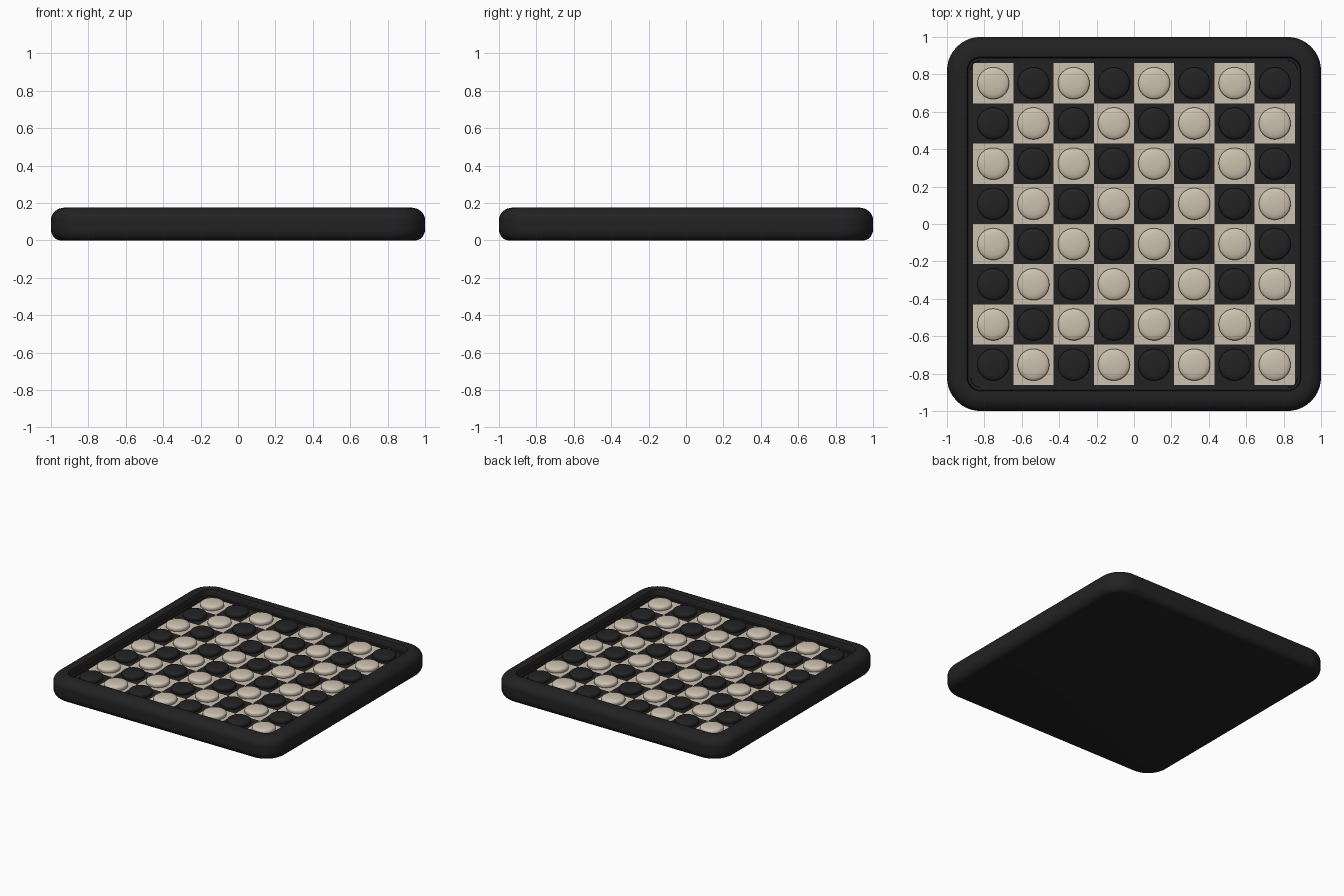
import bpy
import bmesh
from math import sin, cos, pi, radians

if "Cube" in bpy.data.objects:
    bpy.data.objects.remove(bpy.data.objects["Cube"], do_unlink=True)

CELL = 0.215
FLOOR = 0.116
FIELD = 0.12


def material(name, rgb):
    mat = bpy.data.materials.new(name)
    mat.use_nodes = True
    mat.diffuse_color = (*rgb, 1)
    bsdf = next(n for n in mat.node_tree.nodes if n.type == "BSDF_PRINCIPLED")
    bsdf.inputs["Base Color"].default_value = (*rgb, 1)
    return mat


black = material("matte black", (0.016, 0.016, 0.016))
cream = material("warm cream", (0.61, 0.535, 0.43))


def add_object(name, mesh, mats=()):
    for mat in mats:
        mesh.materials.append(mat)
    obj = bpy.data.objects.new(name, mesh)
    bpy.context.collection.objects.link(obj)
    return obj


def to_mesh(name, bm):
    mesh = bpy.data.meshes.new(name)
    bmesh.ops.recalc_face_normals(bm, faces=bm.faces)
    bm.to_mesh(mesh)
    bm.free()
    return mesh


def smooth(obj, angle):
    bpy.ops.object.select_all(action="DESELECT")
    obj.select_set(True)
    bpy.context.view_layer.objects.active = obj
    bpy.ops.object.shade_smooth_by_angle(angle=radians(angle))


def rounded_square(inset, z, corner=0.18, steps=10):
    """Points of a rounded square, inset from the outer edge."""
    radius = max(corner - inset, 0.03)
    centre = 1 - inset - radius
    points = []
    for quarter in range(4):
        a0 = quarter * pi / 2
        sx = 1 if quarter in (0, 3) else -1
        sy = 1 if quarter < 2 else -1
        for k in range(steps + 1):
            a = a0 + k / steps * pi / 2
            points.append((sx * centre + radius * cos(a),
                           sy * centre + radius * sin(a), z))
    return points


# Tray: rounded squares lofted from the underside over the rim to the floor
arc = [k / 8 * pi / 2 for k in range(9)]
profile = [(0.05 * (1 - sin(a)), 0.06 * (1 - cos(a))) for a in arc]
profile += [(0.075 * (1 - cos(a)), 0.11 + 0.065 * sin(a)) for a in arc]
profile += [(0.1, 0.175), (0.106, 0.173), (0.11, 0.167),
            (0.112, 0.126), (0.125, 0.124), (0.127, FLOOR)]
bm = bmesh.new()
rings = [[bm.verts.new(p) for p in rounded_square(*step)] for step in profile]
for low, high in zip(rings, rings[1:]):
    for i in range(len(low)):
        j = (i + 1) % len(low)
        bm.faces.new((low[i], low[j], high[j], high[i]))
bm.faces.new(rings[0][::-1])
bm.faces.new(rings[-1])
tray = add_object("board_tray", to_mesh("board_tray", bm), [black])
smooth(tray, 35)

# Chequered playing field
bm = bmesh.new()
bmesh.ops.create_grid(bm, x_segments=8, y_segments=8, size=CELL * 4)
bmesh.ops.translate(bm, verts=bm.verts, vec=(0, 0, FIELD))
for face in bm.faces:
    c = face.calc_center_median()
    column, row = (int((v + CELL * 4) // CELL) for v in (c.x, c.y))
    face.material_index = (column + row) % 2
field = add_object("playing_field", to_mesh("playing_field", bm), [black, cream])
plate = field.modifiers.new("thickness", "SOLIDIFY")
plate.thickness = 0.006
plate.offset = -1


# Domed game pieces, one matching piece on every square
def piece_mesh(name, mat):
    outline = [(0.082, 0), (0.085, 0.004), (0.085, 0.02), (0.083, 0.026),
               (0.077, 0.031), (0.06, 0.036), (0.035, 0.039), (0, 0.04)]
    bm = bmesh.new()
    verts = [bm.verts.new((r, 0, z)) for r, z in outline]
    edges = [bm.edges.new(pair) for pair in zip(verts, verts[1:])]
    bmesh.ops.spin(bm, geom=verts + edges, cent=(0, 0, 0), axis=(0, 0, 1),
                   angle=2 * pi, steps=40, use_duplicate=False)
    bmesh.ops.remove_doubles(bm, verts=bm.verts, dist=0.0005)
    mesh = to_mesh(name, bm)
    mesh.materials.append(mat)
    return mesh


pieces = [piece_mesh("dark_piece", black), piece_mesh("light_piece", cream)]
for column in range(8):
    for row in range(8):
        mesh = pieces[(column + row) % 2]
        obj = add_object(f"{mesh.name}_{column + 1}_{row + 1}", mesh)
        obj.location = ((column - 3.5) * CELL, (row - 3.5) * CELL, FIELD)
        if column == 0 and row < 2:
            smooth(obj, 50)
